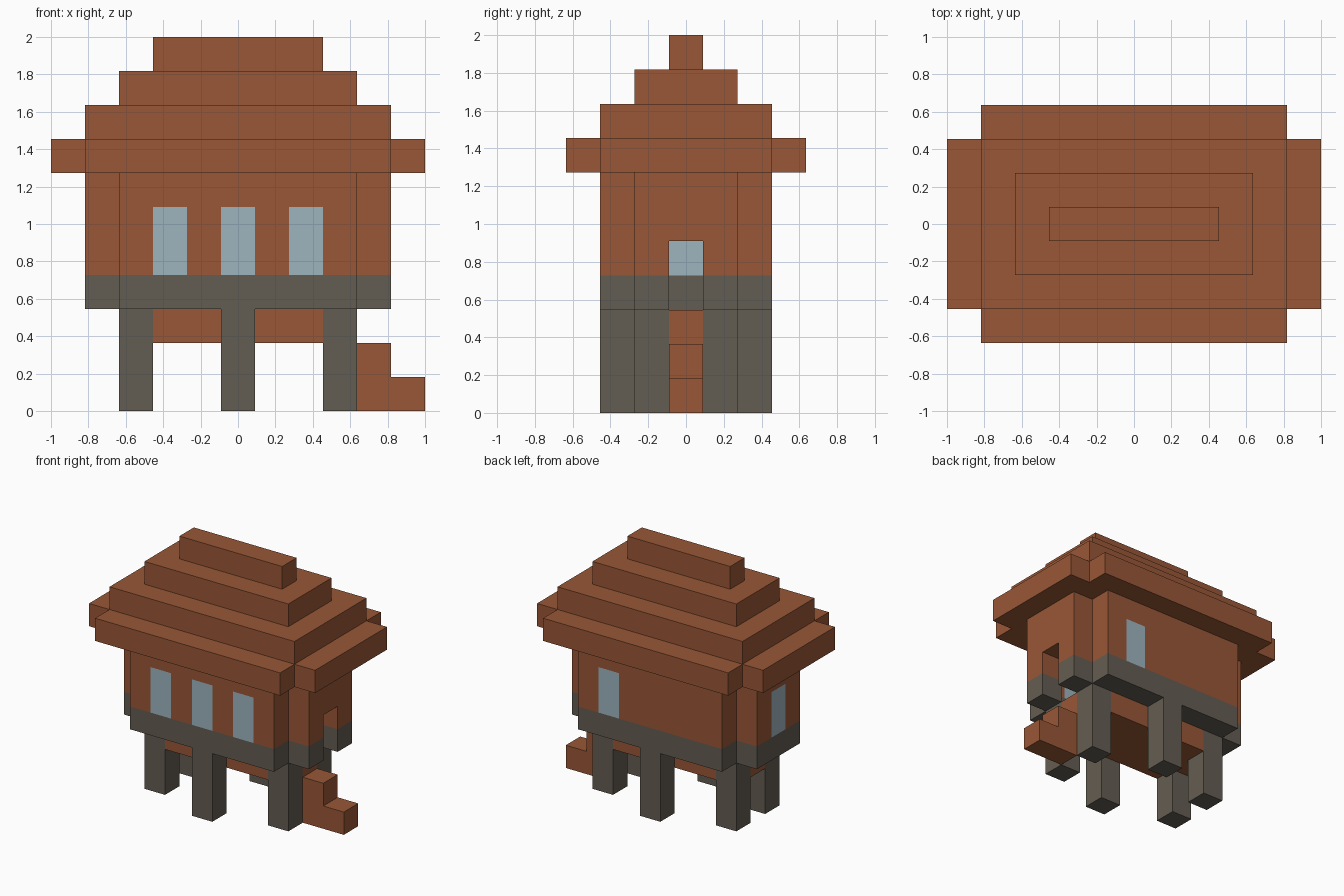
import bpy
import bmesh
from mathutils import Vector

CELL = 2 / 11  # edge of one building block

default = bpy.data.objects.get("Cube")
if default:
    bpy.data.objects.remove(default, do_unlink=True)


def material(name, rgb):
    mat = bpy.data.materials.new(name)
    mat.use_nodes = True
    mat.diffuse_color = (*rgb, 1)
    mat.node_tree.nodes["Principled BSDF"].inputs["Base Color"].default_value = (*rgb, 1)
    return mat


wood = material("red_brown_wood", (0.314, 0.095, 0.037))
stone = material("grey_stone", (0.127, 0.109, 0.084))
glass = material("pale_blue_glass", (0.342, 0.462, 0.515))


def prism(name, outline, depth, mat):
    """Extrude a closed outline of block coordinates along a depth vector."""
    bm = bmesh.new()
    face = bm.faces.new([bm.verts.new(Vector(p) * CELL) for p in outline])
    moved = bmesh.ops.extrude_face_region(bm, geom=[face], use_keep_orig=True)["geom"]
    verts = [v for v in moved if isinstance(v, bmesh.types.BMVert)]
    bmesh.ops.translate(bm, verts=verts, vec=Vector(depth) * CELL)
    bmesh.ops.recalc_face_normals(bm, faces=bm.faces)
    mesh = bpy.data.meshes.new(name)
    bm.to_mesh(mesh)
    bm.free()
    if mat:
        mesh.materials.append(mat)
    obj = bpy.data.objects.new(name, mesh)
    bpy.context.collection.objects.link(obj)
    return obj


def box(name, x, y, z, mat=None):
    """Block given by its (low, high) limits on each axis."""
    outline = [(x[0], y[0], z[0]), (x[1], y[0], z[0]), (x[1], y[1], z[0]), (x[0], y[1], z[0])]
    return prism(name, outline, (0, 0, z[1] - z[0]), mat)


def notched_slab(name, half_x, half_y, z, mat):
    """Slab with one block missing from each corner."""
    outline = []
    for sx, sy in ((1, 1), (-1, 1), (-1, -1), (1, -1)):
        corner = [(half_x, half_y - 1), (half_x - 1, half_y - 1), (half_x - 1, half_y)]
        if sx != sy:
            corner.reverse()
        outline += [(sx * px, sy * py, z[0]) for px, py in corner]
    return prism(name, outline, (0, 0, z[1] - z[0]), mat)


def around(c, half=0.5):
    return (c - half, c + half)


def cut(obj, cutters):
    bpy.context.view_layer.objects.active = obj
    for cutter in cutters:
        mod = obj.modifiers.new("opening", "BOOLEAN")
        mod.operation = "DIFFERENCE"
        mod.solver = "EXACT"
        mod.object = cutter
        bpy.ops.object.modifier_apply(modifier=mod.name)


# Stilts: four at the corners, two under the long walls
for x, y in ((-3, 1), (3, 1), (0, 2)):
    for side in (-1, 1):
        box("stilt", around(x), around(side * y), (0, 3), stone)

# Floor fits between the corner stilts
notched_slab("floor", 3.5, 1.5, (2, 3), wood)

# Entrance steps
steps = [(3.5, 0), (5.5, 0), (5.5, 1), (4.5, 1), (4.5, 2), (3.5, 2)]
prism("entrance_steps", [(x, -0.5, z) for x, z in steps], (0, 1, 0), wood)

# Hollow walls on a stone sill
sill = notched_slab("stone_sill", 4.5, 2.5, (3, 4), stone)
walls = notched_slab("walls", 4.5, 2.5, (4, 7), wood)
room = box("room_cutter", around(0, 3.5), around(0, 1.5), (2, 8))
door = box("door_cutter", (3, 6), around(0), (2, 5))

# Window openings with panes: three in front, one behind, one in the end wall
window_cutters = []
for x, y in ((-2, -2), (0, -2), (2, -2), (2, 2), (-4, 0)):
    box("window_pane", around(x), around(y), (4, 6), glass)
    wide_x, wide_y = (0.7, 0.5) if y == 0 else (0.5, 0.7)
    window_cutters.append(box("window_cutter", around(x, wide_x), around(y, wide_y), (3.5, 6)))

cut(sill, [room, door])
cut(walls, [room, door] + window_cutters)
for cutter in [room, door] + window_cutters:
    bpy.data.objects.remove(cutter, do_unlink=True)

# Stepped roof
notched_slab("roof_eaves", 5.5, 3.5, (7, 8), wood)
for tier in range(3):
    box("roof_tier", around(0, 4.5 - tier), around(0, 2.5 - tier), (8 + tier, 9 + tier), wood)
